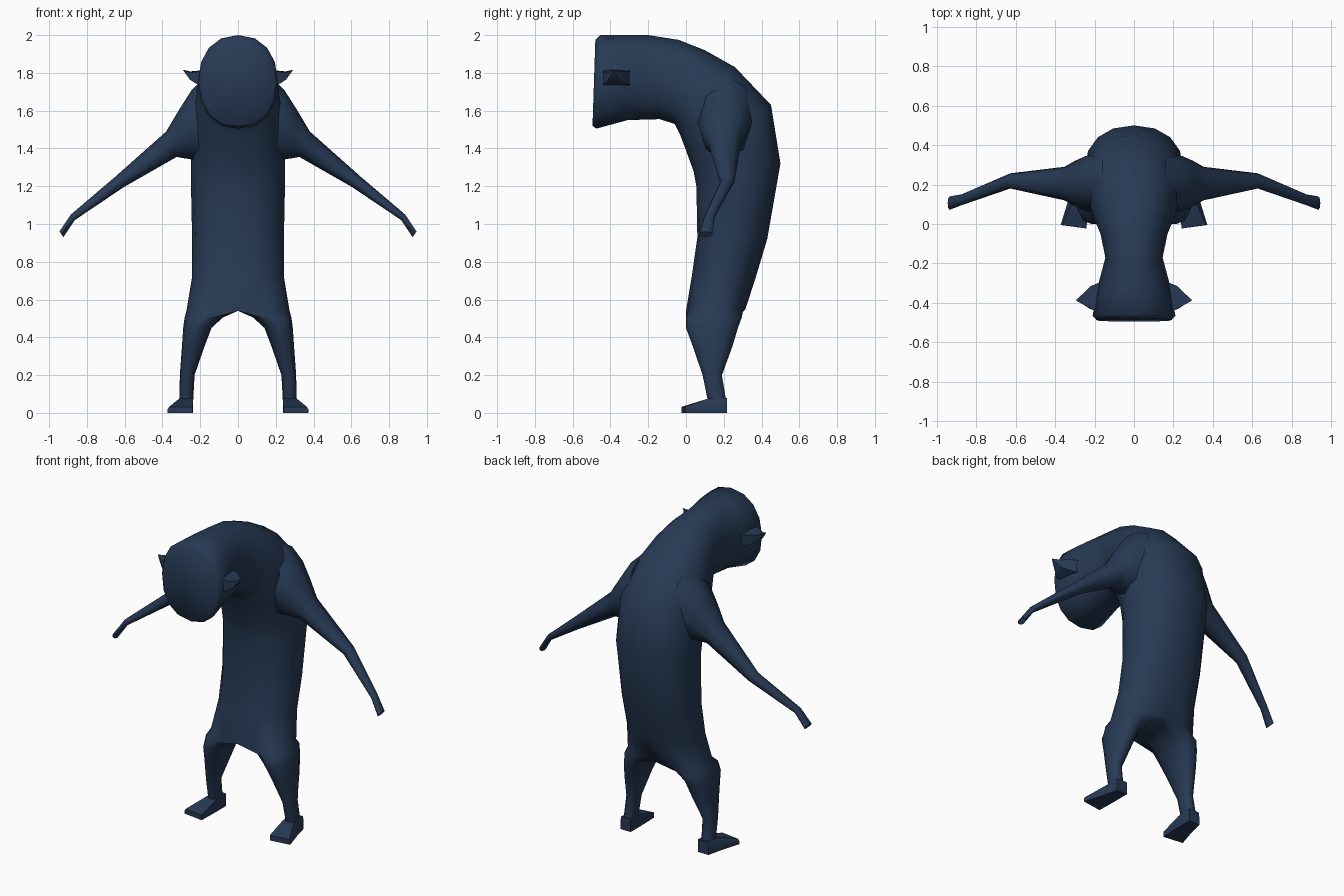
import bpy, bmesh, math
from mathutils import Vector

if "Cube" in bpy.data.objects:
    bpy.data.objects.remove(bpy.data.objects["Cube"])

navy = bpy.data.materials.new("dark navy")
navy.diffuse_color = (0.02, 0.042, 0.09, 1)
navy.use_nodes = True
navy.node_tree.nodes["Principled BSDF"].inputs["Base Color"].default_value = navy.diffuse_color


def power(t, e):
    return math.copysign(abs(t) ** e, t)


def finish(bm, name, angle=55):
    bmesh.ops.recalc_face_normals(bm, faces=bm.faces)
    mesh = bpy.data.meshes.new(name)
    bm.to_mesh(mesh)
    bm.free()
    ob = bpy.data.objects.new(name, mesh)
    bpy.context.collection.objects.link(ob)
    mesh.materials.append(navy)
    bpy.ops.object.select_all(action='DESELECT')
    ob.select_set(True)
    bpy.context.view_layer.objects.active = ob
    bpy.ops.object.shade_smooth_by_angle(angle=math.radians(angle))
    return ob


def bridge(bm, a, b):
    n = len(a)
    for i in range(n):
        j = (i + 1) % n
        bm.faces.new((a[i], a[j], b[j], b[i]))


def loft(name, rings, angle=55):
    bm = bmesh.new()
    loops = [[bm.verts.new(p) for p in ring] for ring in rings]
    for a, b in zip(loops, loops[1:]):
        bridge(bm, a, b)
    bm.faces.new(loops[0])
    bm.faces.new(loops[-1])
    return finish(bm, name, angle)


# Body: sections from face to hips as front (y, z), back (y, z), half width
sections = [
    (-0.495, 1.52, -0.48, 1.975, 0.19),
    (-0.475, 1.505, -0.455, 2.0, 0.21),
    (-0.31, 1.55, -0.33, 2.0, 0.185),
    (-0.14, 1.555, -0.2, 2.0, 0.145),
    (-0.06, 1.53, -0.04, 1.975, 0.17),
    (-0.03, 1.47, 0.1, 1.92, 0.205),
    (0.0, 1.39, 0.26, 1.83, 0.235),
    (0.04, 1.28, 0.45, 1.63, 0.25),
    (0.055, 1.2, 0.5, 1.32, 0.25),
    (0.06, 0.93, 0.43, 0.92, 0.243),
    (0.03, 0.72, 0.37, 0.72, 0.243),
    (0.0, 0.54, 0.315, 0.55, 0.272),
]
N = 16
bm = bmesh.new()
loops = []
for fy, fz, by, bz, w in sections:
    front, back = Vector((0, fy, fz)), Vector((0, by, bz))
    mid, arm = (front + back) / 2, (front - back) / 2
    loop = []
    for i in range(N):
        a = 2 * math.pi * i / N
        p = mid + arm * power(math.cos(a), 0.9)
        p.x = w * power(math.sin(a), 0.9)
        loop.append(bm.verts.new(p))
    loops.append(loop)
for a, b in zip(loops, loops[1:]):
    bridge(bm, a, b)
bm.faces.new(loops[0])

# Legs: the hip ring splits in two along a shared crotch line
crotch = [bm.verts.new((0, y, 0.54)) for y in (0.24, 0.16, 0.075)]
leg_rings = [  # inner x, outer x, front y, back y, z
    (0.08, 0.283, 0.0, 0.295, 0.505),
    (0.14, 0.29, 0.0, 0.275, 0.45),
    (0.178, 0.297, 0.037, 0.245, 0.35),
    (0.23, 0.308, 0.088, 0.19, 0.2),
    (0.238, 0.31, 0.118, 0.215, 0.05),
]
hip = loops[-1]
for s in (1, -1):
    prev = [hip[(s * i) % N] for i in range(9)] + crotch
    for x0, x1, y0, y1, z in leg_rings:
        ring = []
        for i in range(12):
            a = math.radians(-120 + 30 * i)
            x = (x0 + x1) / 2 + (x1 - x0) / 2 * power(math.cos(a), 0.85)
            y = (y0 + y1) / 2 + (y1 - y0) / 2 * power(math.sin(a), 0.85)
            ring.append(bm.verts.new((s * x, y, z)))
        bridge(bm, prev, ring)
        prev = ring
    bm.faces.new(prev)
finish(bm, "body_and_legs")

# Arms: top (x, z), bottom (x, z), front y, back y
arm_rings = [
    (0.16, 1.79, 0.16, 1.33, 0.06, 0.36),
    (0.245, 1.71, 0.245, 1.342, 0.065, 0.345),
    (0.315, 1.6, 0.285, 1.348, 0.09, 0.32),
    (0.38, 1.49, 0.325, 1.355, 0.12, 0.29),
    (0.65, 1.25, 0.605, 1.195, 0.18, 0.257),
    (0.885, 1.05, 0.865, 1.02, 0.095, 0.15),
    (0.945, 0.96, 0.925, 0.93, 0.072, 0.14),
]
# Feet: y, inner x, outer x at the sole, outer x on top, height
foot_rings = [
    (0.218, 0.237, 0.31, 0.305, 0.08),
    (0.115, 0.237, 0.335, 0.312, 0.075),
    (-0.005, 0.24, 0.372, 0.365, 0.032),
]
for s, side in ((1, "left"), (-1, "right")):
    rings = []
    for tx, tz, bx, bz, y0, y1 in arm_rings:
        ring = []
        for i in range(8):
            c, d = math.cos(i * math.pi / 4), math.sin(i * math.pi / 4)
            ring.append((s * ((tx + bx) / 2 + (tx - bx) / 2 * c),
                         (y0 + y1) / 2 + (y1 - y0) / 2 * d,
                         (tz + bz) / 2 + (tz - bz) / 2 * c))
        rings.append(ring)
    loft("arm_" + side, rings)

    rings = []
    for y, x0, x1, xt, h in foot_rings:
        toe = 0.018 if y < 0 else 0
        rings.append([(s * x0, y - toe, 0), (s * x1, y, 0),
                      (s * x1, y, h * 0.6), (s * xt, y, h), (s * x0, y - toe, h)])
    loft("foot_" + side, rings, 35)

    # Ears: flared root narrowing to a pointed upturned tip
    ear = [
        [(0.16, -0.29, 1.81), (0.16, -0.29, 1.73), (0.17, -0.45, 1.72), (0.17, -0.45, 1.82)],
        [(0.22, -0.315, 1.81), (0.225, -0.33, 1.745), (0.225, -0.43, 1.745), (0.22, -0.43, 1.805)],
        [(0.255, -0.35, 1.808), (0.255, -0.355, 1.765), (0.255, -0.41, 1.765), (0.255, -0.41, 1.803)],
        [(0.292, -0.383, 1.817), (0.288, -0.383, 1.81), (0.288, -0.39, 1.81), (0.292, -0.39, 1.817)],
    ]
    loft("ear_" + side, [[(s * x, y, z) for x, y, z in r] for r in ear], 40)
